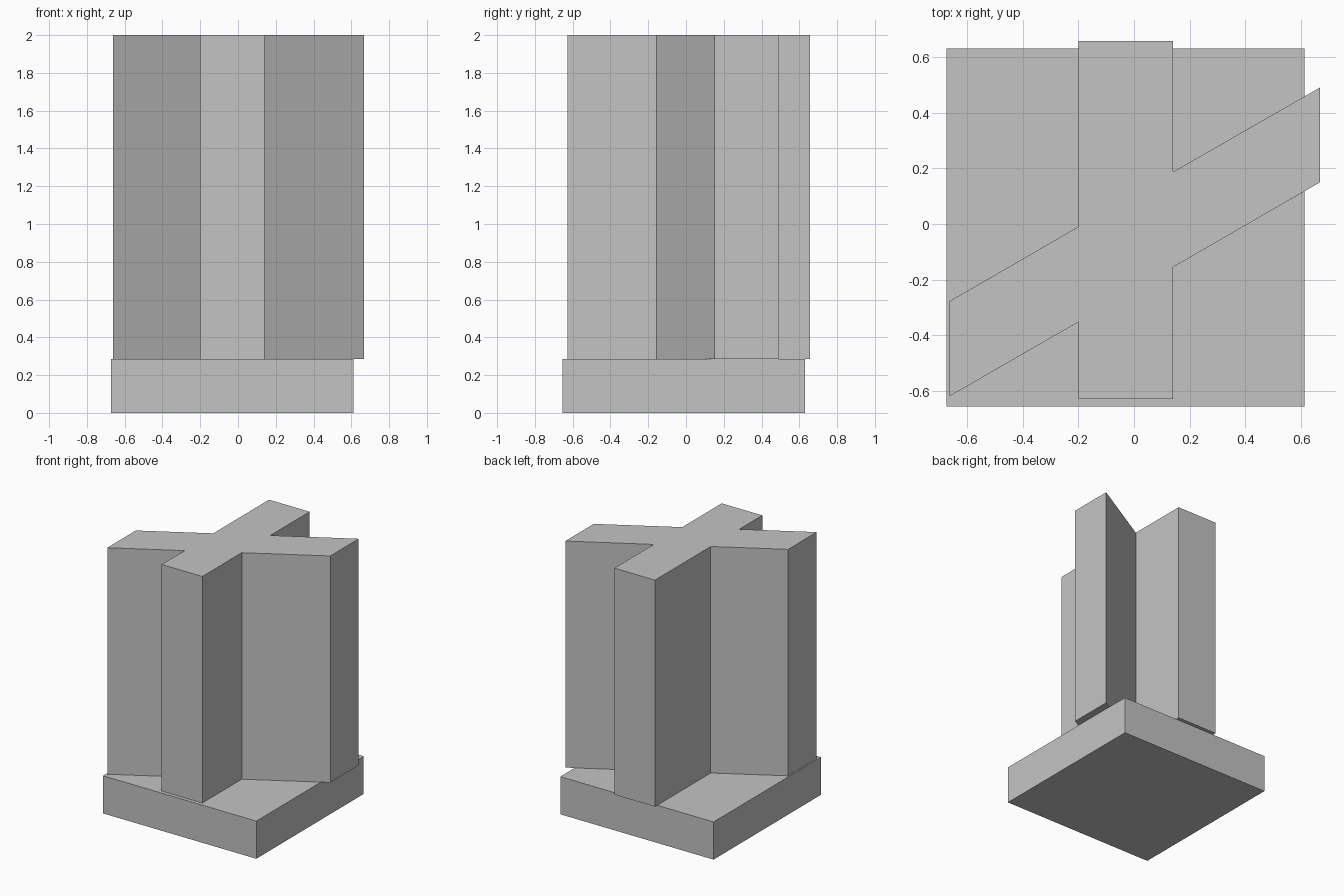
import bpy
import bmesh

default_cube = bpy.data.objects.get("Cube")
if default_cube:
    bpy.data.objects.remove(default_cube, do_unlink=True)

# Single plain grey
grey = bpy.data.materials.new("plain_grey")
grey.use_nodes = True
colour = (0.55, 0.55, 0.55, 1)
grey.diffuse_color = colour
grey.node_tree.nodes["Principled BSDF"].inputs["Base Color"].default_value = colour


def prism(name, outline, bottom, top):
    """Extrude a flat outline upwards into a closed solid."""
    bm = bmesh.new()
    face = bm.faces.new([bm.verts.new((x, y, bottom)) for x, y in outline])
    result = bmesh.ops.extrude_face_region(bm, geom=[face], use_keep_orig=True)
    raised = [v for v in result["geom"] if isinstance(v, bmesh.types.BMVert)]
    bmesh.ops.translate(bm, verts=raised, vec=(0, 0, top - bottom))
    bmesh.ops.recalc_face_normals(bm, faces=bm.faces)
    mesh = bpy.data.meshes.new(name)
    bm.to_mesh(mesh)
    bm.free()
    mesh.materials.append(grey)
    obj = bpy.data.objects.new(name, mesh)
    bpy.context.collection.objects.link(obj)
    return obj


base_height = 0.285

# Square slab
prism("base_slab",
      [(-0.672, -0.655), (0.612, -0.655), (0.612, 0.63), (-0.672, 0.63)],
      0, base_height)

# Column with a straight bar front to back and slanted wings at the sides
prism("cross_column",
      [(-0.2, 0.657), (-0.2, -0.01), (-0.662, -0.277), (-0.662, -0.618),
       (-0.2, -0.352), (-0.2, -0.627), (0.14, -0.627), (0.14, -0.155),
       (0.668, 0.15), (0.668, 0.49), (0.14, 0.187), (0.14, 0.657)],
      base_height, 2)
